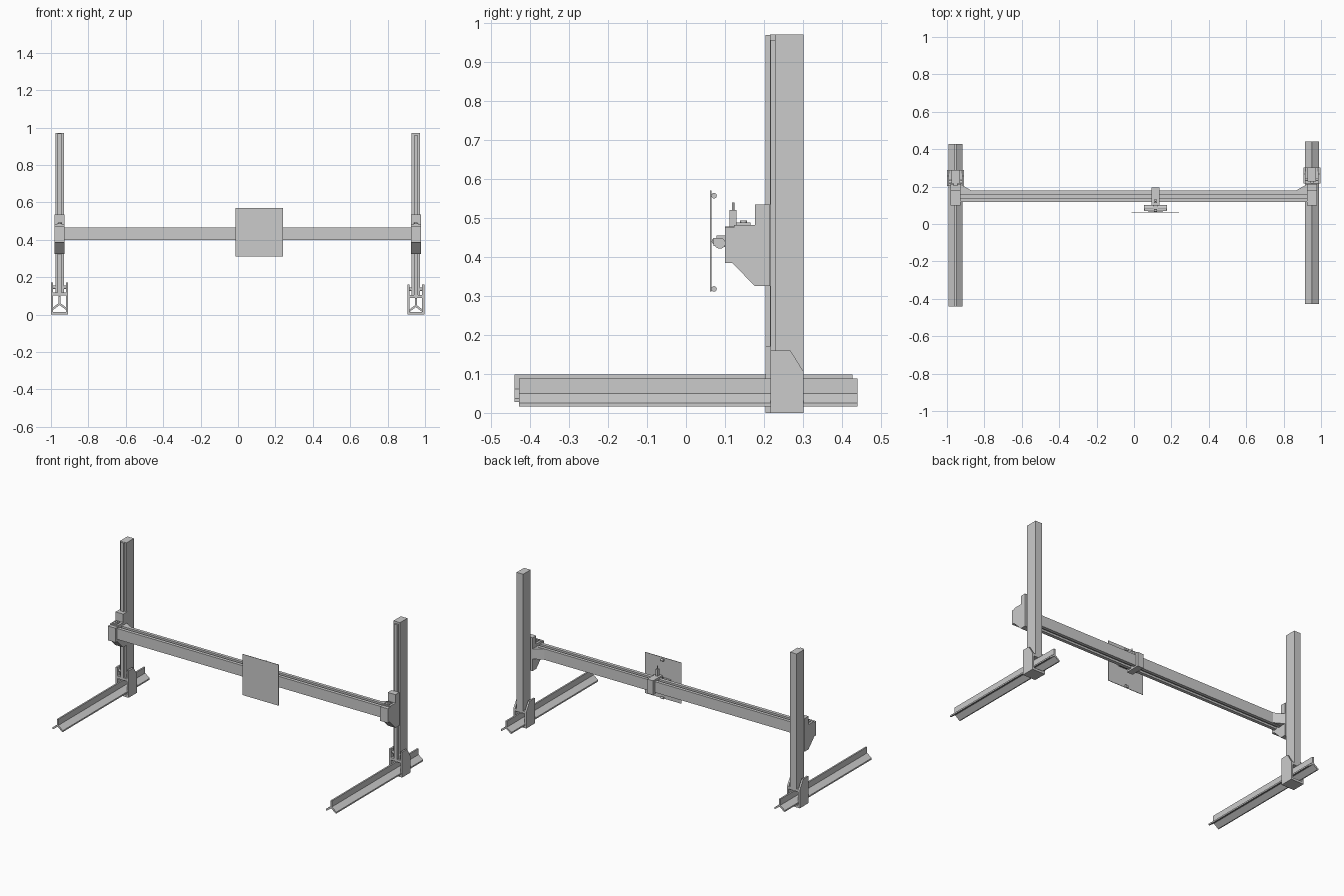
import bpy, bmesh, math
from mathutils import Vector

cube = bpy.data.objects.get("Cube")
if cube:
    bpy.data.objects.remove(cube, do_unlink=True)


def prism(name, profile, axis, start, end):
    """Extrude a closed 2D profile along an axis; the profile uses the other two axes in order."""
    bm = bmesh.new()
    verts = []
    for p in profile:
        co = list(p)
        co.insert("xyz".index(axis), start)
        verts.append(bm.verts.new(co))
    face = bm.faces.new(verts)
    out = bmesh.ops.extrude_face_region(bm, geom=[face])
    shift = Vector([end - start if a == axis else 0 for a in "xyz"])
    bmesh.ops.translate(bm, vec=shift, verts=[v for v in out["geom"] if isinstance(v, bmesh.types.BMVert)])
    bmesh.ops.recalc_face_normals(bm, faces=bm.faces)
    mesh = bpy.data.meshes.new(name)
    bm.to_mesh(mesh)
    bm.free()
    obj = bpy.data.objects.new(name, mesh)
    bpy.context.collection.objects.link(obj)
    return obj


def box(name, x, y, z):
    return prism(name, [(x[0], y[0]), (x[1], y[0]), (x[1], y[1]), (x[0], y[1])], "z", *z)


def rod(name, centre, radius, length, axis="x"):
    rot = {"x": (0, math.pi / 2, 0), "y": (math.pi / 2, 0, 0), "z": (0, 0, 0)}[axis]
    bpy.ops.mesh.primitive_cylinder_add(vertices=20, radius=radius, depth=length, location=centre, rotation=rot)
    obj = bpy.context.object
    obj.name = name
    bpy.ops.object.shade_smooth_by_angle()
    return obj


def mirrored(half):
    """Complete a right-hand half outline by reflecting it across the centre."""
    return half + [(-x, z) for x, z in reversed(half) if x > 0]


# Three-armed section of the floor rails
RAIL = mirrored([(0.005, 0.088), (0.005, 0.05), (0.037, 0.026), (0.037, 0.017), (0.031, 0.017), (0, 0.04)])
# Side cheek of the foot clamp
CHEEK = [(0.217, 0), (0.302, 0), (0.302, 0.105), (0.268, 0.16), (0.217, 0.16)]
# Side outline of the beam carriage
CARRIAGE = [(0.215, 0.325), (0.177, 0.325), (0.118, 0.385), (0.1, 0.385), (0.1, 0.475),
            (0.123, 0.475), (0.123, 0.482), (0.177, 0.482), (0.177, 0.535), (0.215, 0.535)]

# The two end frames differ by a small shift
for side, s, cx, dy, dz in (("left", 1, 0.951, 0, 0), ("right", -1, -0.954, -0.0125, 0.011)):
    # Floor rail
    prism(side + "_floor_rail", [(cx + x, z + dz) for x, z in RAIL], "y", -0.428 + dy, 0.44 + dy)

    # Foot clamp: base, cheeks, saddle and guide blocks
    box(side + "_clamp_base", (cx - 0.045, cx + 0.045), (0.217 + dy, 0.302 + dy), (0, 0.014))
    for tag, a in (("outer", s), ("inner", -s)):
        edges = sorted((cx + a * 0.034, cx + a * 0.045))
        prism(f"{side}_clamp_{tag}_cheek", [(y + dy, z + dz if z > 0 else 0) for y, z in CHEEK], "x", *edges)
        rod(f"{side}_clamp_{tag}_bolt", (cx + a * 0.029, 0.238 + dy, 0.135 + dz), 0.009, 0.012)
    box(side + "_clamp_saddle", (cx - 0.035, cx + 0.035), (0.217 + dy, 0.302 + dy), (0.09 + dz, 0.106 + dz))

    # Upright post with its front guide
    box(side + "_post", (cx - 0.023, cx + 0.023), (0.228 + dy, 0.302 + dy), (0.1 + dz, 0.97))
    box(side + "_post_guide", (cx - 0.011, cx + 0.011), (0.217 + dy, 0.229 + dy), (0.105 + dz, 0.957 - dz * -1.1))

    # Carriage that carries the beam
    prism(side + "_carriage", CARRIAGE, "x", cx - 0.027, cx + 0.027)
    box(side + "_carriage_clamp", (cx - 0.014, cx + 0.014), (0.128, 0.165), (0.48, 0.488))
    rod(side + "_carriage_screw", (cx, 0.148, 0.488), 0.009, 0.01, "z")

    # Triangular brace behind the beam
    inner = cx - s * 0.027
    prism(side + "_brace", [(inner, 0.17), (inner - s * 0.065, 0.175), (inner, 0.212)], "z", 0.4, 0.465)

# Cross beam with grooves along top and bottom
groove = [(0.117, 0.398), (0.117, 0.467), (0.138, 0.467), (0.138, 0.455), (0.158, 0.455),
          (0.158, 0.467), (0.178, 0.467), (0.178, 0.398), (0.158, 0.398), (0.158, 0.41),
          (0.138, 0.41), (0.138, 0.398)]
prism("cross_beam", groove, "x", -0.945, 0.945)

# Tool carriage wrapping the beam
TX = 0.115
sleeve = [(0.1, 0.388), (0.195, 0.388), (0.195, 0.478), (0.1, 0.478)]
prism("tool_carriage", sleeve, "x", TX - 0.021, TX + 0.021)
box("tool_stand", (TX - 0.008, TX + 0.008), (0.112, 0.13), (0.475, 0.52))
rod("tool_stand_screw", (TX, 0.121, 0.52), 0.003, 0.04, "z")
box("tool_mount", (TX - 0.012, TX + 0.012), (0.078, 0.102), (0.425, 0.455))

# Tilting hinge behind the panel
rod("hinge_roller", (TX, 0.087, 0.435), 0.014, 0.124)
rod("hinge_pin", (TX, 0.074, 0.44), 0.008, 0.08)
box("hinge_bar", (TX - 0.06, TX + 0.06), (0.07, 0.08), (0.428, 0.448))

# Front panel with a hanger at its top and bottom edges
box("front_panel", (-0.013, 0.241), (0.062, 0.065), (0.312, 0.571))
for tag, z in (("upper", 0.557), ("lower", 0.318)):
    rod(tag + "_hanger", (TX, 0.072, z), 0.007, 0.018)
